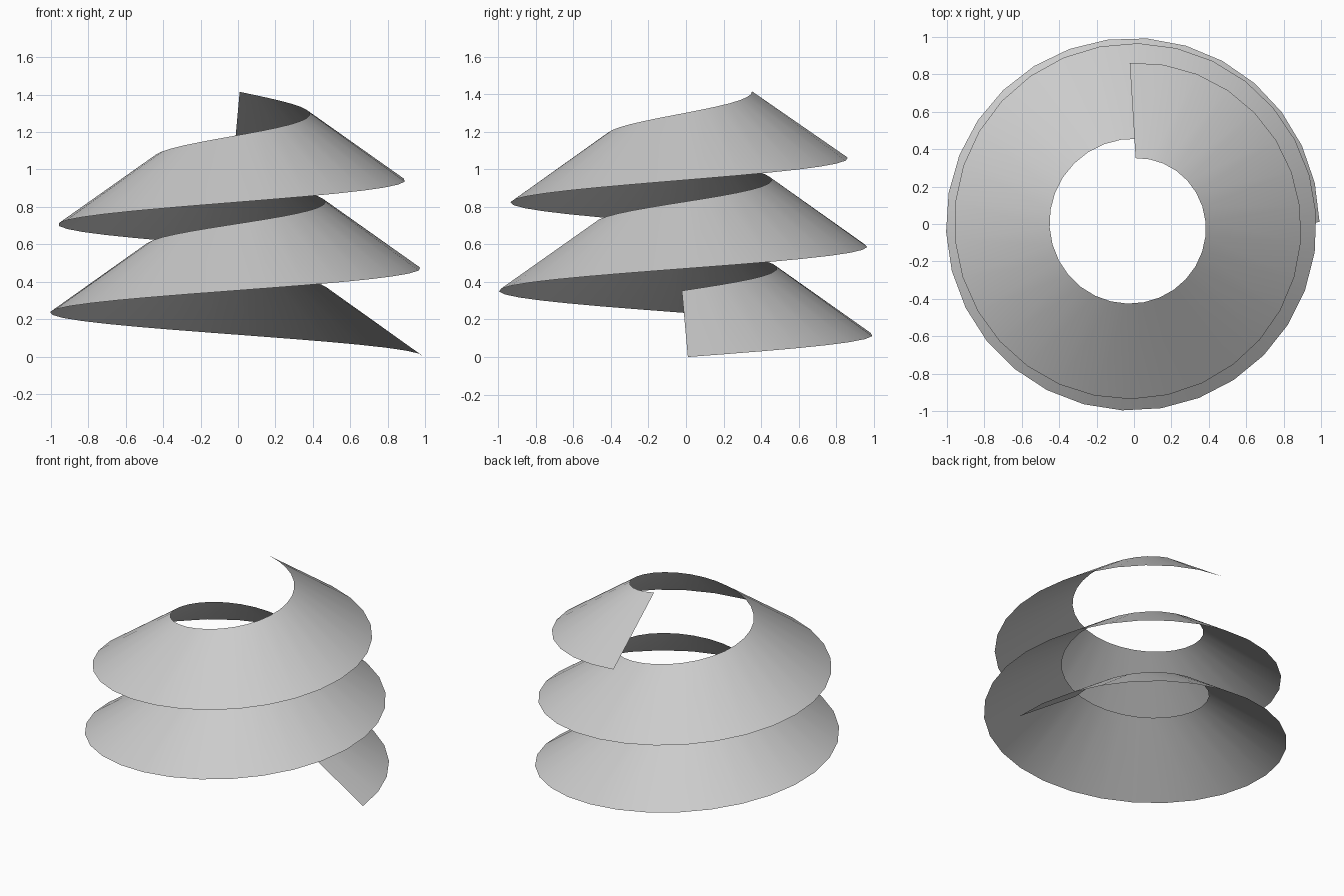
import bpy, bmesh, math

# Remove the default cube
cube = bpy.data.objects.get("Cube")
if cube:
    bpy.data.objects.remove(cube, do_unlink=True)

# Plain light grey material
grey = bpy.data.materials.new("light grey")
grey.use_nodes = True
colour = (0.6, 0.6, 0.6, 1)
grey.diffuse_color = colour
grey.node_tree.nodes["Principled BSDF"].inputs["Base Color"].default_value = colour

SEGMENTS = 67
TURNS = 2.25
RISE = 1.062            # climb of the outer edge
WIDTH, LIFT = 0.51, 0.353   # slant of the ribbon, inward and upward
CENTRE = (-0.008, -0.005)


def ribbon_point(bm, angle, radial, tangential, z):
    c, s = math.cos(angle), math.sin(angle)
    return bm.verts.new((CENTRE[0] + radial * c - tangential * s,
                         CENTRE[1] + radial * s + tangential * c, z))


# Sloping spiral ribbon, tapering gently towards the top
bm = bmesh.new()
previous = None
for i in range(SEGMENTS + 1):
    t = i / SEGMENTS
    angle = math.tau * TURNS * t
    radius = 1.0 - 0.133 * t ** 2.6
    z = RISE * t
    outer = ribbon_point(bm, angle, radius, 0.015, z)
    inner = ribbon_point(bm, angle, radius - WIDTH, -0.017, z + LIFT)
    if previous:
        bm.faces.new((previous[0], outer, inner, previous[1]))
    previous = (outer, inner)

mesh = bpy.data.meshes.new("spiral_ribbon")
bm.to_mesh(mesh)
bm.free()
mesh.materials.append(grey)
ribbon = bpy.data.objects.new("spiral_ribbon", mesh)
bpy.context.collection.objects.link(ribbon)

# Smooth shading along the ribbon
for face in mesh.polygons:
    face.use_smooth = True
